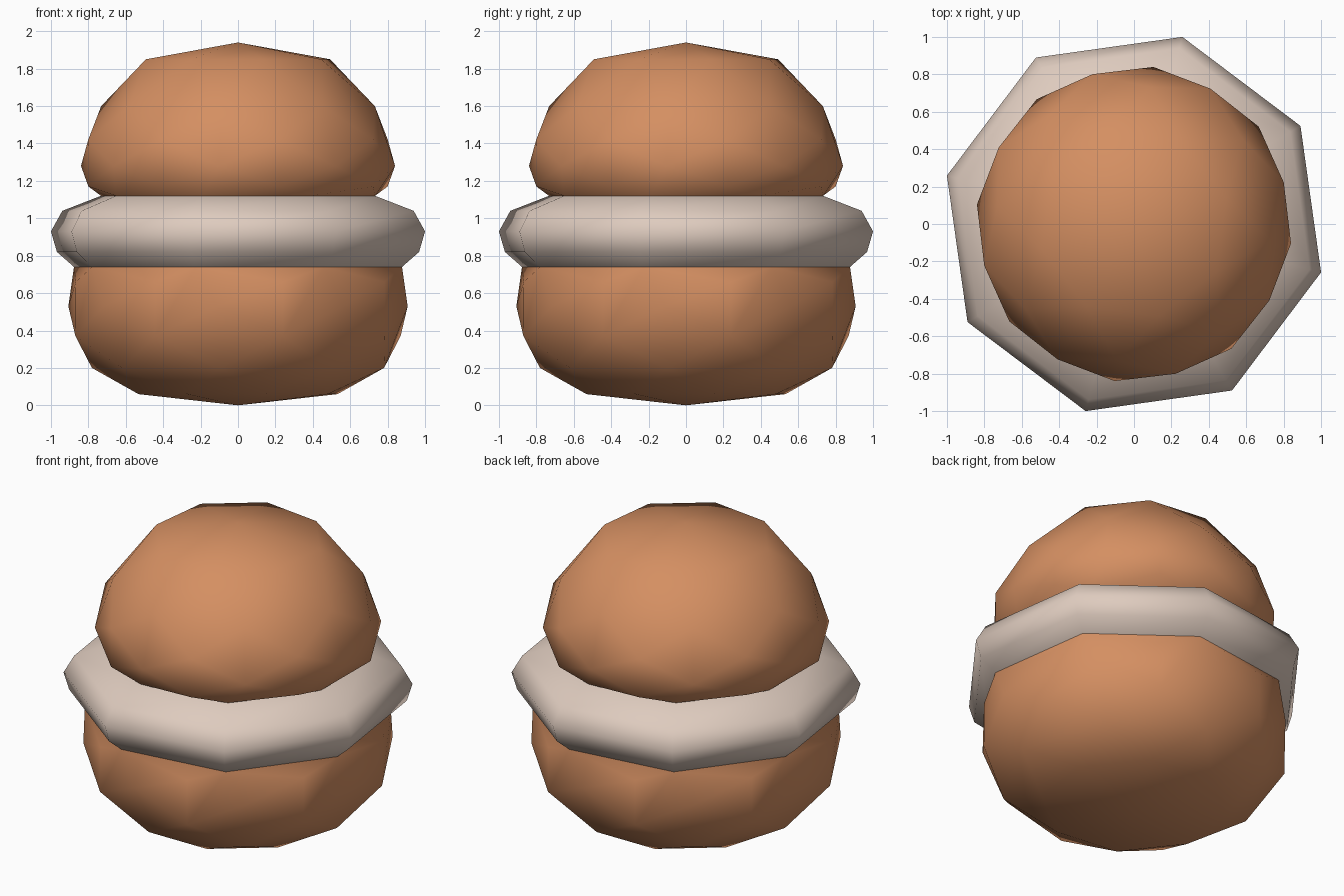
import bpy, bmesh, math

if "Cube" in bpy.data.objects:
    bpy.data.objects.remove(bpy.data.objects["Cube"])

SIDES = 8


def material(name, rgb):
    m = bpy.data.materials.new(name)
    m.diffuse_color = (*rgb, 1)
    m.use_nodes = True
    m.node_tree.nodes["Principled BSDF"].inputs["Base Color"].default_value = m.diffuse_color
    return m


def ring(bm, z, radius, turn):
    """Eight-sided ring of vertices; a zero radius gives one pole vertex."""
    if radius == 0:
        return [bm.verts.new((0, 0, z))]
    return [bm.verts.new((radius * math.cos(a), radius * math.sin(a), z))
            for a in (math.radians(turn + 360 * i / SIDES) for i in range(SIDES))]


def finish(bm, name, mat):
    bmesh.ops.recalc_face_normals(bm, faces=bm.faces)
    me = bpy.data.meshes.new(name)
    bm.to_mesh(me)
    bm.free()
    me.materials.append(mat)
    for p in me.polygons:
        p.use_smooth = True
    ob = bpy.data.objects.new(name, me)
    bpy.context.collection.objects.link(ob)
    return ob


def shell(name, rings, mat):
    """Domed biscuit half: staggered rings skinned as a hull, open at the filling."""
    bm = bmesh.new()
    for r in rings:
        ring(bm, *r)
    bmesh.ops.convex_hull(bm, input=bm.verts[:])
    seam = rings[0][0]
    caps = [f for f in bm.faces if all(abs(v.co.z - seam) < 1e-4 for v in f.verts)]
    bmesh.ops.delete(bm, geom=caps, context='FACES')
    return finish(bm, name, mat)


biscuit = material("orange brown biscuit", (0.66, 0.275, 0.122))
cream = material("pale cream", (0.73, 0.597, 0.515))

# ring turn angles: filling, and the two alternating biscuit positions
F, A, B = 30.5, 15.5, 37.95

# upper biscuit dome (z, radius, turn)
shell("top_biscuit", [(1.12, 0.757, F), (1.17, 0.83, A), (1.28, 0.846, B),
                      (1.42, 0.831, A), (1.60, 0.737, B), (1.85, 0.511, A),
                      (1.94, 0, 0)], biscuit)

# lower biscuit dome
shell("bottom_biscuit", [(0.74, 0.906, F), (0.66, 0.90, A), (0.53, 0.914, B),
                         (0.37, 0.902, A), (0.20, 0.787, B), (0.06, 0.552, A),
                         (0.0, 0, 0)], biscuit)

# cream filling band
bm = bmesh.new()
bands = [ring(bm, z, r, F) for z, r in
         ((0.74, 0.906), (0.82, 1.0), (0.93, 1.033), (1.04, 0.97), (1.12, 0.757))]
for lo, hi in zip(bands, bands[1:]):
    for i in range(SIDES):
        j = (i + 1) % SIDES
        bm.faces.new((lo[i], lo[j], hi[j], hi[i]))
finish(bm, "cream_filling", cream)
